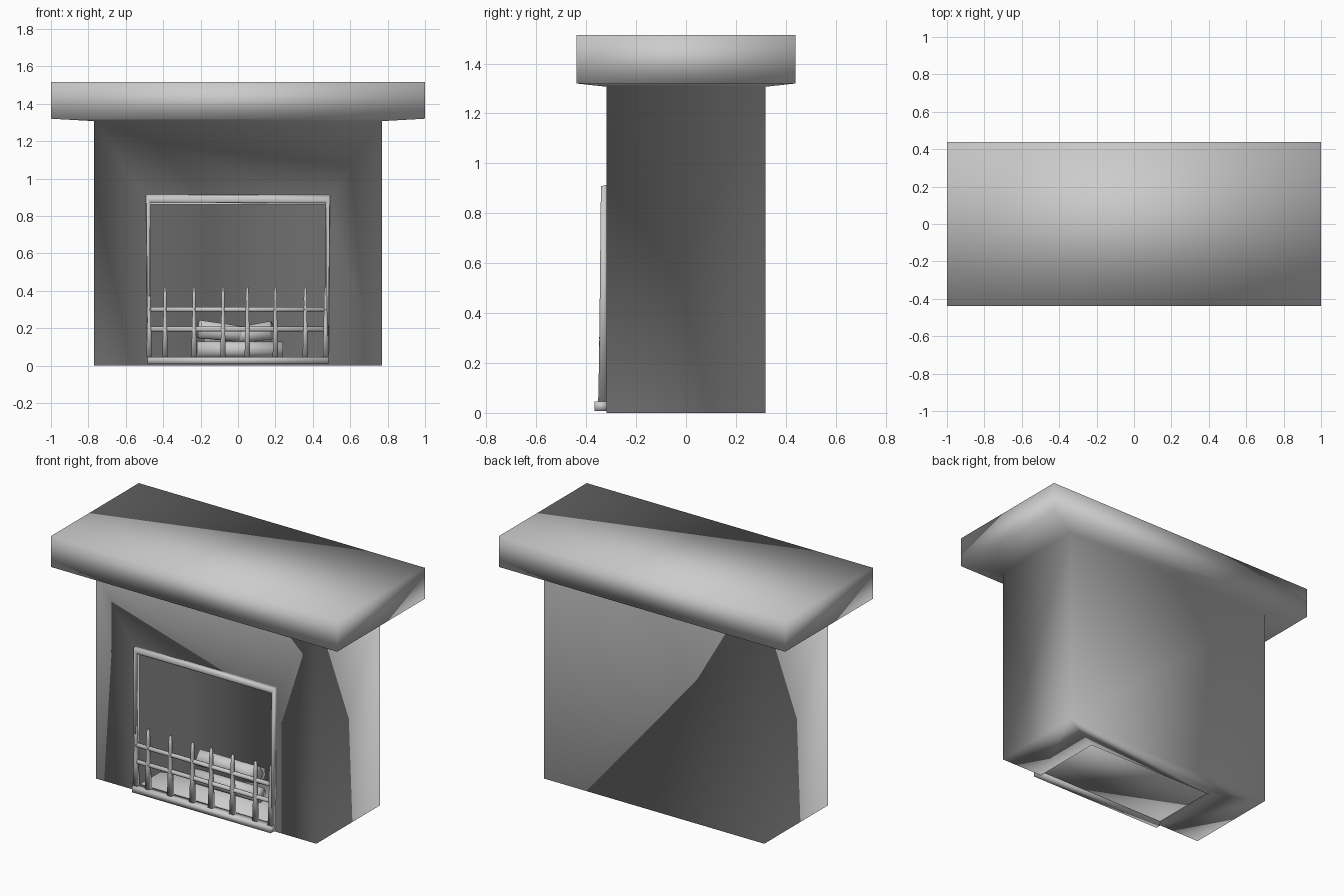
import bpy, bmesh, math
from mathutils import Vector

if "Cube" in bpy.data.objects:
    bpy.data.objects.remove(bpy.data.objects["Cube"])


def finish(name, bm):
    bmesh.ops.recalc_face_normals(bm, faces=bm.faces[:])
    me = bpy.data.meshes.new(name)
    bm.to_mesh(me)
    bm.free()
    me.shade_smooth()  # the whole model is softly shaded
    ob = bpy.data.objects.new(name, me)
    bpy.context.collection.objects.link(ob)
    return ob


def loft(name, rings):
    """Skin a stack of closed rings and cap both ends."""
    bm = bmesh.new()
    vs = [[bm.verts.new(p) for p in r] for r in rings]
    n = len(vs[0])
    for a, b in zip(vs, vs[1:]):
        for i in range(n):
            bm.faces.new((a[i], a[(i + 1) % n], b[(i + 1) % n], b[i]))
    bm.faces.new(vs[0])
    bm.faces.new(vs[-1])
    return finish(name, bm)


def rect(hx, hy, z, cx=0, cy=0):
    return [(cx + sx * hx, cy + sy * hy, z)
            for sx, sy in ((-1, -1), (1, -1), (1, 1), (-1, 1))]


def box(name, x0, x1, y0, y1, z0, z1):
    c = ((x0 + x1) / 2, (y0 + y1) / 2)
    h = ((x1 - x0) / 2, (y1 - y0) / 2)
    return loft(name, [rect(*h, z, *c) for z in (z0, z1)])


def rod(name, a, b, r0, r1, sides):
    """Round bar between two points."""
    a, b = Vector(a), Vector(b)
    d = (b - a).normalized()
    u = d.orthogonal().normalized()
    v = d.cross(u)
    angs = [2 * math.pi * i / sides for i in range(sides)]
    return loft(name, [[p + r * (u * math.cos(t) + v * math.sin(t)) for t in angs]
                       for p, r in ((a, r0), (b, r1))])


# Chimney breast and mantel shelf, with the firebox cut out
body = loft("surround_and_mantel", [rect(.77, .318, 0), rect(.77, .318, 1.307),
                                    rect(1, .438, 1.32), rect(1, .438, 1.515)])
cutter = box("firebox_cutter", -.47, .47, -.5, .16, -.1, .865)
cutter.hide_render = True
mod = body.modifiers.new("firebox", 'BOOLEAN')
mod.operation = 'DIFFERENCE'
mod.solver = 'EXACT'
mod.object = cutter
bpy.context.view_layer.objects.active = body
bpy.ops.object.modifier_apply(modifier=mod.name)
bpy.data.objects.remove(cutter)

# Hearth floor and front lip
box("firebox_floor", -.47, .47, -.32, .16, .025, .04)
box("hearth_lip", -.485, .485, -.366, -.315, .008, .045)

# Metal trim around the opening: outer and inner outlines, chamfered front
path = [(-1, 0), (-1, 1), (1, 1), (1, 0)]


def trim_point(p, out_x, low_x, top, y_top, y_low):
    sx, up = p
    return (sx * (out_x if up else low_x), y_top if up else y_low, top if up else .04)


section = [(.493, .485, .915, -.316, -.316), (.490, .483, .908, -.341, -.350),
           (.472, .471, .880, -.341, -.350), (.468, .468, .862, -.316, -.316)]
loft("opening_trim", [[trim_point(p, *s) for s in section] for p in path])

# Grate: tapered uprights and two rails
for x in (-.475, -.39, -.235, -.08, .05, .2, .36, .468):
    loft("grate_upright", [rect(h, d, z, x, -.338) for h, d, z in
                           ((.015, .014, .045), (.011, .011, .19), (.008, .009, .34),
                            (.009, .009, .36), (.005, .006, .42))])
for z in (.195, .30):
    rod("grate_rail", (-.475, -.335, z), (.47, -.335, z), .014, .014, 8)

# Stacked logs: one lying flat, two crossed on top
rod("log_front", (-.22, -.11, .085), (.24, -.11, .085), .045, .045, 12)
rod("log_upper_left", (-.21, -.09, .195), (.17, .01, .15), .05, .04, 12)
rod("log_upper_right", (.18, -.08, .19), (-.17, .03, .135), .05, .04, 12)
